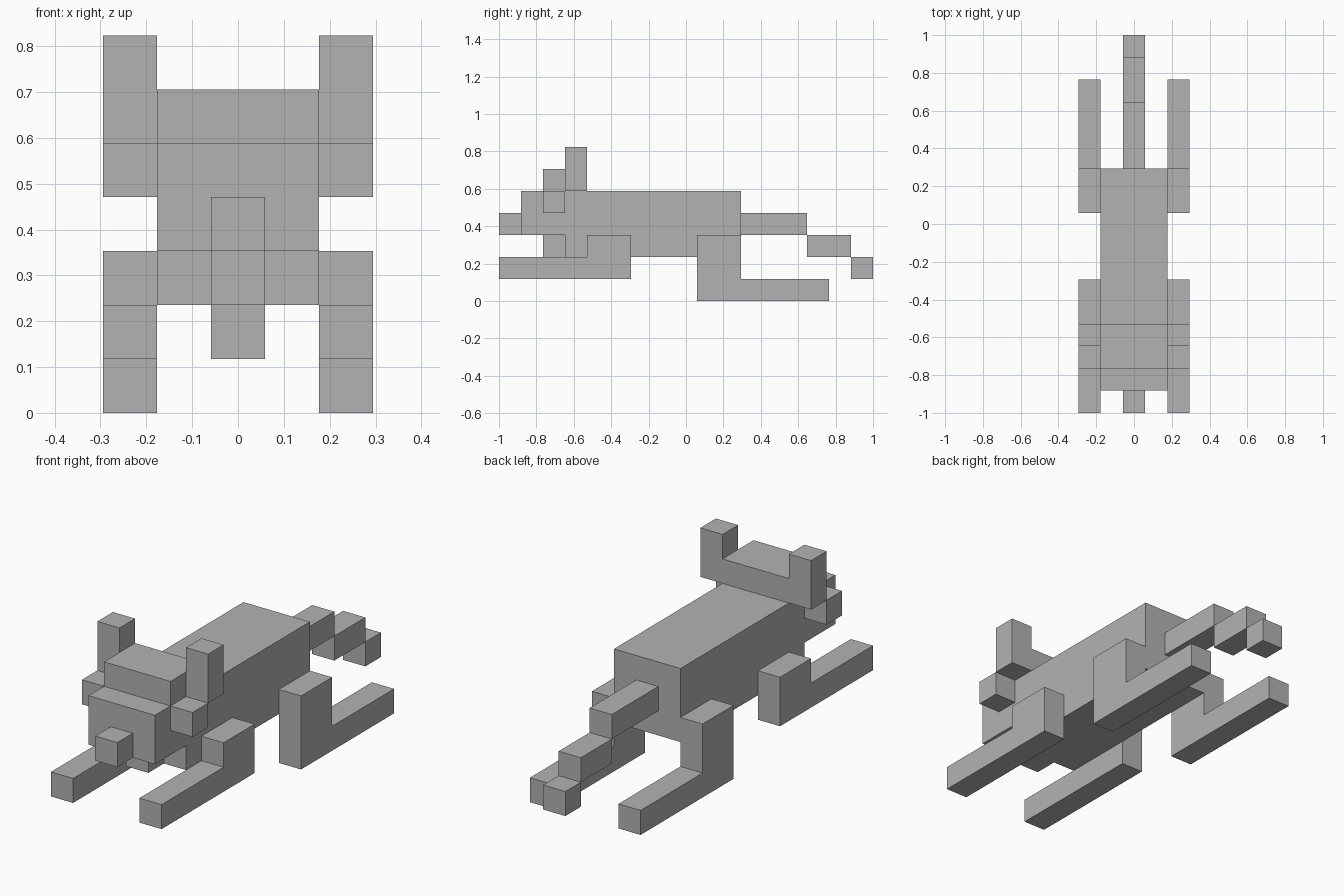
import bpy
import bmesh

U = 2 / 17  # size of one block

cube = bpy.data.objects.get("Cube")
if cube:
    bpy.data.objects.remove(cube, do_unlink=True)

grey = bpy.data.materials.new("plain grey")
grey.use_nodes = True
grey.diffuse_color = (0.45, 0.45, 0.45, 1)
grey.node_tree.nodes["Principled BSDF"].inputs["Base Color"].default_value = grey.diffuse_color


def slab(name, x0, x1, profile):
    """Extrude a side profile of (y, z) points, in blocks, from x0 to x1."""
    bm = bmesh.new()
    face = bm.faces.new([bm.verts.new((x0 * U, y * U, z * U)) for y, z in profile])
    ext = bmesh.ops.extrude_face_region(bm, geom=[face])
    moved = [v for v in ext["geom"] if isinstance(v, bmesh.types.BMVert)]
    bmesh.ops.translate(bm, verts=moved, vec=((x1 - x0) * U, 0, 0))
    bmesh.ops.recalc_face_normals(bm, faces=bm.faces)
    mesh = bpy.data.meshes.new(name)
    bm.to_mesh(mesh)
    bm.free()
    mesh.materials.append(grey)
    obj = bpy.data.objects.new(name, mesh)
    bpy.context.collection.objects.link(obj)
    return obj


def block(y0, y1, z0, z1):
    return [(y0, z0), (y1, z0), (y1, z1), (y0, z1)]


def pair(name, profile):
    """One part on each flank of the body."""
    slab("left_" + name, 1.5, 2.5, profile)
    slab("right_" + name, -2.5, -1.5, profile)


# Body with the muzzle stepping forward over the throat
slab("body", -1.5, 1.5,
     [(-7.5, 3), (-5.5, 3), (-5.5, 2), (2.5, 2), (2.5, 5), (-7.5, 5)])

# Head details
slab("crown", -1.5, 1.5, block(-6.5, -4.5, 5, 6))
slab("nose", -0.5, 0.5, block(-8.5, -7.5, 3, 4))
slab("chin", -0.5, 0.5, block(-6.5, -5.5, 2, 3))
pair("ear", block(-5.5, -4.5, 5, 7))
pair("cheek", block(-6.5, -5.5, 4, 5))

# L-shaped legs: front paws reach forward, hind paws trail back
pair("front_leg", [(-8.5, 1), (-2.5, 1), (-2.5, 3), (-4.5, 3), (-4.5, 2), (-8.5, 2)])
pair("hind_leg", [(0.5, 0), (6.5, 0), (6.5, 1), (2.5, 1), (2.5, 3), (0.5, 3)])

# Tail stepping down to its tip
slab("tail_base", -0.5, 0.5, block(2.5, 5.5, 3, 4))
slab("tail_middle", -0.5, 0.5, block(5.5, 7.5, 2, 3))
slab("tail_tip", -0.5, 0.5, block(7.5, 8.5, 1, 2))
